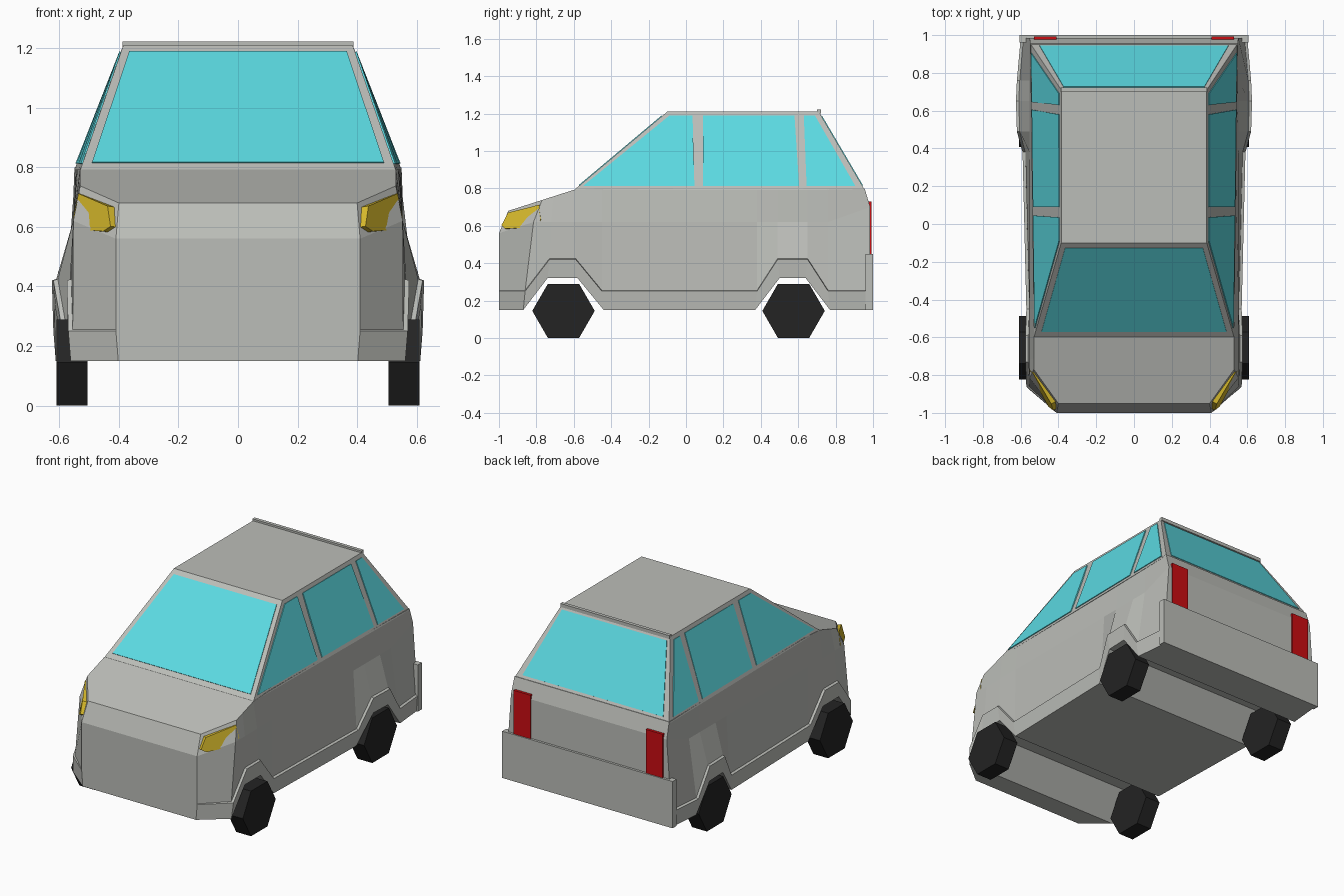
import bpy, bmesh, math
from mathutils import Vector

cube = bpy.data.objects.get("Cube")
if cube:
    bpy.data.objects.remove(cube, do_unlink=True)


def material(name, rgb):
    m = bpy.data.materials.new(name)
    m.use_nodes = True
    m.diffuse_color = (*rgb, 1)
    m.node_tree.nodes["Principled BSDF"].inputs["Base Color"].default_value = (*rgb, 1)
    return m


GREY = material("silver grey paint", (0.5, 0.51, 0.48))
GLASS = material("cyan glass", (0.105, 0.7, 0.76))
YELLOW = material("yellow lamp", (0.71, 0.51, 0.026))
RED = material("red lamp", (0.6, 0.004, 0.006))
BLACK = material("black rubber", (0.017, 0.017, 0.017))


def build(name, verts, faces, mat):
    mesh = bpy.data.meshes.new(name)
    mesh.from_pydata([tuple(v) for v in verts], [], faces)
    bm = bmesh.new()
    bm.from_mesh(mesh)
    bmesh.ops.recalc_face_normals(bm, faces=bm.faces)
    bm.to_mesh(mesh)
    bm.free()
    mesh.materials.append(mat)
    obj = bpy.data.objects.new(name, mesh)
    bpy.context.collection.objects.link(obj)
    return obj


def loft(name, rings, mat):
    """Skin matching closed rings and cap both ends."""
    n, last = len(rings[0]), len(rings) - 1
    faces = [(i * n + j, i * n + (j + 1) % n, (i + 1) * n + (j + 1) % n, (i + 1) * n + j)
             for i in range(last) for j in range(n)]
    for base in (0, last * n):
        faces += [(base + j, base + j + 1, base + n - 2 - j, base + n - 1 - j)
                  for j in range(n // 2 - 1)]
    return build(name, [v for r in rings for v in r], faces, mat)


def box(name, x, y, z, mat):
    return loft(name, [[(x[0], b, z[0]), (x[0], b, z[1]), (x[1], b, z[1]), (x[1], b, z[0])]
                       for b in y], mat)


def plate(name, points, mat, outward, thick=0.008):
    """Thin panel with its middle on the given points, thickened along the normal."""
    pts = [Vector(p) for p in points]
    normal = (pts[1] - pts[0]).cross(pts[2] - pts[0]).normalized()
    if normal.dot(Vector(outward)) < 0:
        normal.negate()
    n = len(pts)
    verts = [p + normal * s * thick / 2 for s in (-1, 1) for p in pts]
    faces = [tuple(range(n)), tuple(range(n, 2 * n))]
    faces += [(i, (i + 1) % n, n + (i + 1) % n, n + i) for i in range(n)]
    return build(name, verts, faces, mat)


# Lower body: (sill y, sill z, trim y, trim half width, shoulder y) from nose to tail
LOW, ARCH = 0.15, 0.32
stations = [
    (-1.00, LOW, -1.00, 0.41, -0.95),
    (-0.87, LOW, -0.86, 0.57, -0.77),
    (-0.74, ARCH, -0.73, 0.575, -0.71),
    (-0.58, ARCH, -0.59, 0.575, -0.60),
    (-0.44, LOW, -0.45, 0.57, -0.45),
    (0.37, LOW, 0.38, 0.59, 0.38),
    (0.50, ARCH, 0.49, 0.62, 0.49),
    (0.64, ARCH, 0.65, 0.625, 0.65),
    (0.77, LOW, 0.76, 0.62, 0.76),
    (0.985, LOW, 0.985, 0.60, 0.955),
]
rings = []
for i, (yb, zb, yt, w, ys) in enumerate(stations):
    nose, tail = i == 0, i == len(stations) - 1
    top = min(0.8, 0.68 + (ys + 0.95) * 0.32)
    waist_y = yt if nose or tail else (yt + ys) / 2
    half = [
        (w - 0.008, yb, zb),
        (w, yt, zb + 0.10),
        (w if nose else w - 0.015, yt, zb + 0.105),
        (0.41 if nose else 0.553, waist_y, 0.56 if nose else 0.70 if tail else 0.62),
        (0.40 if nose else 0.53 + max(0, ys) * 0.02, ys, top),
    ]
    rings.append(half + [(-x, y, z) for x, y, z in reversed(half)])
loft("lower_body", rings, GREY)

# Cabin: tapered box from the belt line to the roof
BELT, ROOF = 0.79, 1.21
BASE_X, ROOF_X = 0.53, 0.385


def cabin_ring(yb, yr, wb):
    return [(wb, yb, BELT), (ROOF_X, yr, ROOF), (-ROOF_X, yr, ROOF), (-wb, yb, BELT)]


loft("cabin", [cabin_ring(-0.6, -0.1, BASE_X), cabin_ring(0.957, 0.71, 0.55)], GREY)
box("roof_lip", (-0.387, 0.387), (0.70, 0.722), (1.20, 1.222), GREY)

# Windscreen and rear window
for name, yb, yr, wb, wr, facing in (("windscreen", -0.6, -0.1, 0.49, 0.365, -1),
                                     ("rear_window", 0.957, 0.71, 0.50, 0.372, 1)):
    corners = []
    for w, z in ((wb, 0.815), (wr, 1.187)):
        y = yb + (yr - yb) * (z - BELT) / (ROOF - BELT)
        corners.append([(-w, y, z), (w, y, z)])
    plate(name, corners[0] + corners[1][::-1], GLASS, (0, facing, 0))

# Side windows: bottom and top edges along y, laid on the cabin wall
side_windows = {
    "front_side_window": (-0.55, 0.045, -0.09, 0.035),
    "middle_side_window": (0.09, 0.605, 0.09, 0.58),
    "rear_side_window": (0.645, 0.905, 0.63, 0.69),
}


def wall_x(y, z):
    t = (z - BELT) / (ROOF - BELT)
    base = BASE_X + 0.02 * (y + 0.6) / 1.557
    return base + (ROOF_X - base) * t + 0.001


for side, s in (("left", 1), ("right", -1)):
    for name, (b0, b1, t0, t1) in side_windows.items():
        outline = [(b0, 0.812), (b1, 0.812), (t1, 1.187), (t0, 1.187)]
        plate(side + "_" + name, [(s * wall_x(y, z), y, z) for y, z in outline],
              GLASS, (s, 0, 0))

    # Headlamp set on the chamfered nose corner
    lamp = [(0.535, -0.79, 0.59), (0.54, -0.77, 0.63), (0.523, -0.78, 0.71),
            (0.425, -0.945, 0.668), (0.415, -0.98, 0.60), (0.44, -0.96, 0.583)]
    plate(side + "_headlamp", [(s * x, y, z) for x, y, z in lamp], YELLOW, (s, -1, 0), 0.03)

    # Tail lamp
    box(side + "_tail_lamp", sorted((s * 0.41, s * 0.53)), (0.965, 0.993), (0.45, 0.73), RED)

    # Six-sided wheels
    for end, y in (("front", -0.655), ("rear", 0.575)):
        hexagon = [(y + 0.167 * math.cos(a * math.pi / 3),
                    0.145 + 0.167 * math.sin(a * math.pi / 3)) for a in range(6)]
        plate(f"{end}_{side}_wheel", [(s * 0.557, b, c) for b, c in hexagon],
              BLACK, (s, 0, 0), 0.105)

# Rear bumper
box("rear_bumper", (-0.605, 0.605), (0.96, 1.0), (LOW, 0.45), GREY)
